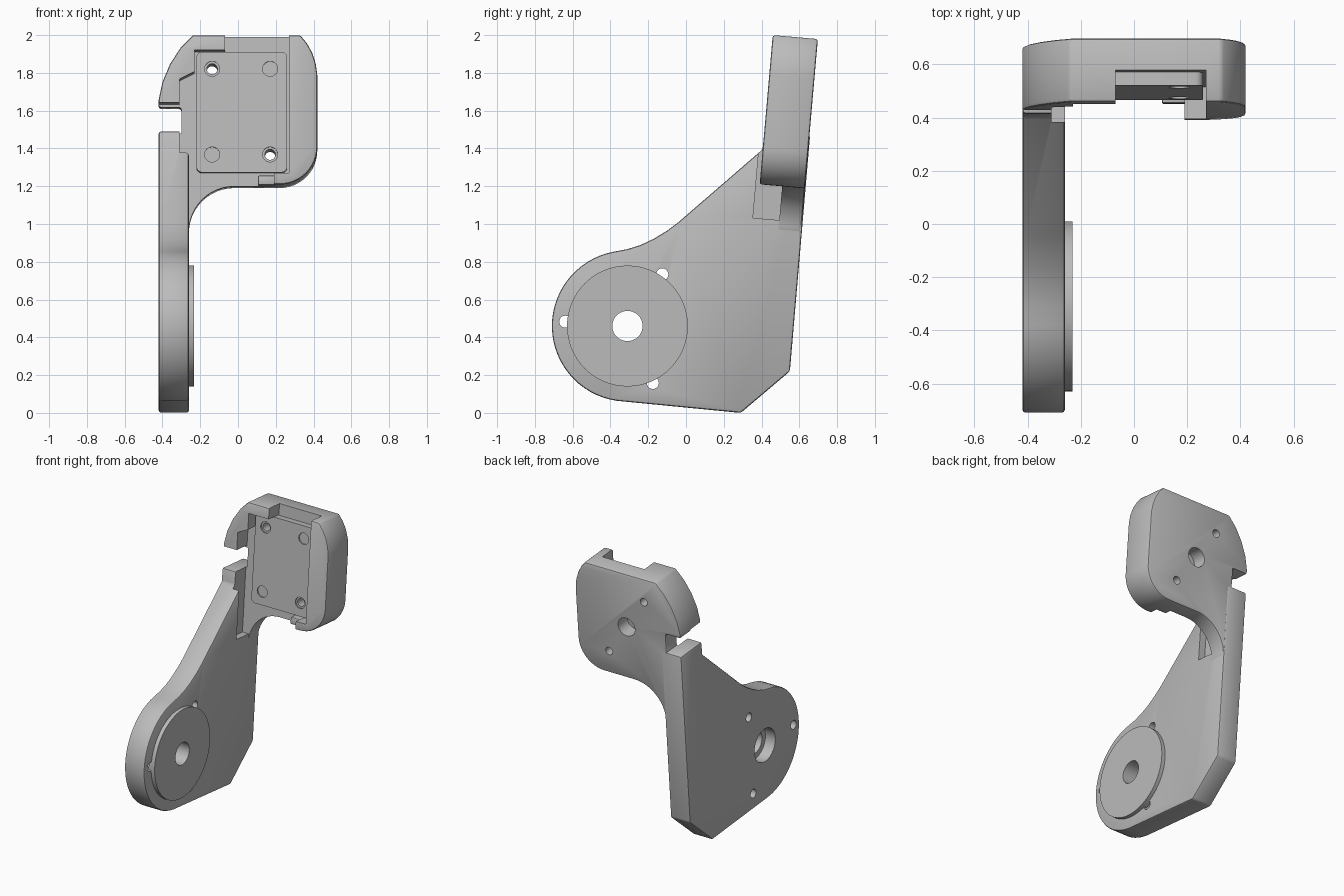
import bpy, bmesh
from math import sin, cos, radians
from mathutils import Matrix, Vector

cube = bpy.data.objects.get("Cube")
if cube:
    bpy.data.objects.remove(cube)

grey = bpy.data.materials.new("plain_grey")
grey.use_nodes = True
grey.diffuse_color = (0.5, 0.5, 0.5, 1)
grey.node_tree.nodes["Principled BSDF"].inputs["Base Color"].default_value = (0.5, 0.5, 0.5, 1)

# The head leans back about its lower front edge
FRONT = 0.39
PIVOT = Vector((0, FRONT, 1.21))
LEAN = Matrix.Translation(PIVOT) @ Matrix.Rotation(radians(-5), 4, 'X') @ Matrix.Translation(-PIVOT)


def arc(cx, cz, r, a0, a1, n=10):
    angles = [radians(a0 + (a1 - a0) * i / n) for i in range(n + 1)]
    return [(cx + r * cos(a), cz + r * sin(a)) for a in angles]


def circle(cx, cz, r, n=40):
    return arc(cx, cz, r, 0, 360 - 360 / n, n - 1)


def rect(x0, z0, x1, z1):
    return [(x0, z0), (x1, z0), (x1, z1), (x0, z1)]


def prism(name, outline, lo, hi, axis, bevel=0):
    """Extrude an outline along x (outline is y, z) or along the head depth (outline is x, z)."""
    bm = bmesh.new()
    if axis == 'X':
        verts = [bm.verts.new((lo, a, b)) for a, b in outline]
        push = Vector((hi - lo, 0, 0))
    else:
        verts = [bm.verts.new(LEAN @ Vector((a, FRONT + lo, b))) for a, b in outline]
        push = LEAN.to_3x3() @ Vector((0, hi - lo, 0))
    face = bm.faces.new(verts)
    new = bmesh.ops.extrude_face_region(bm, geom=[face])["geom"]
    bmesh.ops.translate(bm, vec=push, verts=[v for v in new if isinstance(v, bmesh.types.BMVert)])
    bmesh.ops.recalc_face_normals(bm, faces=bm.faces)
    mesh = bpy.data.meshes.new(name)
    bm.to_mesh(mesh)
    bm.free()
    mesh.materials.append(grey)
    obj = bpy.data.objects.new(name, mesh)
    bpy.context.collection.objects.link(obj)
    if bevel:
        mod = obj.modifiers.new("soft_edges", 'BEVEL')
        mod.width, mod.segments = bevel, 2
        mod.limit_method, mod.angle_limit = 'ANGLE', radians(35)
    return obj


def finish(obj, cutters=()):
    """Subtract the cutters, bake the modifiers and smooth the rounded faces."""
    for cutter in cutters:
        cutter.hide_render = True
        mod = obj.modifiers.new("cut", 'BOOLEAN')
        mod.operation, mod.solver, mod.object = 'DIFFERENCE', 'EXACT', cutter
    bpy.ops.object.select_all(action='DESELECT')
    obj.select_set(True)
    bpy.context.view_layer.objects.active = obj
    for mod in list(obj.modifiers):
        bpy.ops.object.modifier_apply(modifier=mod.name)
    for cutter in cutters:
        bpy.data.objects.remove(cutter)
    bpy.ops.object.shade_smooth_by_angle(angle=radians(30))


# Arm plate with a round pivot end
HUB = (-0.31, 0.46)
arm_outline = arc(*HUB, 0.4, 100, 262, 30)
arm_outline += [(0.29, 0.0), (0.55, 0.22), (0.657, 1.47), (0.415, 1.49), (0.405, 1.395)]
arm_outline += [(-0.04, 1.01), (-0.1, 0.965), (-0.17, 0.922), (-0.24, 0.889), (-0.31, 0.867)]
arm = prism("arm", arm_outline, -0.42, -0.26, 'X', 0.012)
arm_cuts = [prism("cut", circle(*HUB, 0.08), -0.6, 0, 'X'),
            prism("cut", circle(*HUB, 0.12), -0.6, -0.34, 'X')]
for a in (176, 56, 294):
    y, z = HUB[0] + 0.33 * cos(radians(a)), HUB[1] + 0.33 * sin(radians(a))
    arm_cuts.append(prism("cut", circle(y, z, 0.032, 20), -0.6, 0, 'X'))
arm_cuts.append(prism("cut", rect(-0.31, 1.03, -0.1, 1.7), -0.02, 0.12, 'Y'))
finish(arm, arm_cuts)

# Raised pivot disc
disc = prism("pivot_disc", circle(*HUB, 0.32, 64), -0.28, -0.232, 'X')
finish(disc, [prism("cut", circle(*HUB, 0.08), -0.6, 0, 'X')])

# Head slab, hollowed from the front into a tray
head_outline = [(-0.42, 1.63), (-0.42, 1.66), (-0.4, 1.755), (-0.36, 1.85), (-0.305, 1.935), (-0.24, 2.003),
                (0.33, 2.003), (0.365, 1.96), (0.393, 1.91), (0.412, 1.85), (0.42, 1.79)]
head_outline += arc(0.22, 1.41, 0.2, 0, -90, 12)
head_outline += arc(-0.02, 0.97, 0.24, 90, 180, 12)
head_outline += [(-0.34, 0.95), (-0.34, 1.47), (-0.3, 1.48), (-0.3, 1.63)]
head = prism("head", head_outline, 0, 0.24, 'Y', 0.012)
tray = [(-0.6, 0.7), (0.19, 0.7), (0.19, 1.27), (0.27, 1.27), (0.27, 2.2), (-0.07, 2.2), (-0.07, 1.925),
        (-0.23, 1.925), (-0.23, 1.81), (-0.31, 1.77), (-0.31, 1.645), (-0.6, 1.645)]
through_holes = [(-0.137, 1.83), (0.17, 1.375)]
blind_holes = [(0.17, 1.83), (-0.137, 1.375)]
head_cuts = [prism("cut", tray, -0.1, 0.12, 'Y'),
             prism("cut", circle(0.016, 1.6, 0.068), 0.1, 0.4, 'Y')]
head_cuts += [prism("cut", circle(x, z, 0.028, 24), 0.05, 0.4, 'Y') for x, z in through_holes]
finish(head, head_cuts)

# Lower lip beside the tray opening
finish(prism("lower_lip", rect(0.105, 1.212, 0.2, 1.262), 0.06, 0.14, 'Y', 0.008))

# Cover plate inside the tray
plate_outline = []
for cx, cz, a in ((0.23, 1.89, 0), (-0.19, 1.89, 90), (-0.19, 1.31, 180), (0.23, 1.31, 270)):
    plate_outline += arc(cx, cz, 0.03, a, a + 90, 5)
plate = prism("cover_plate", plate_outline, 0.07, 0.135, 'Y')
plate_cuts = [prism("cut", circle(x, z, 0.028, 24), 0, 0.4, 'Y') for x, z in through_holes]
plate_cuts += [prism("cut", circle(x, z, 0.04, 24), 0, 0.08, 'Y') for x, z in through_holes + blind_holes]
finish(plate, plate_cuts)
